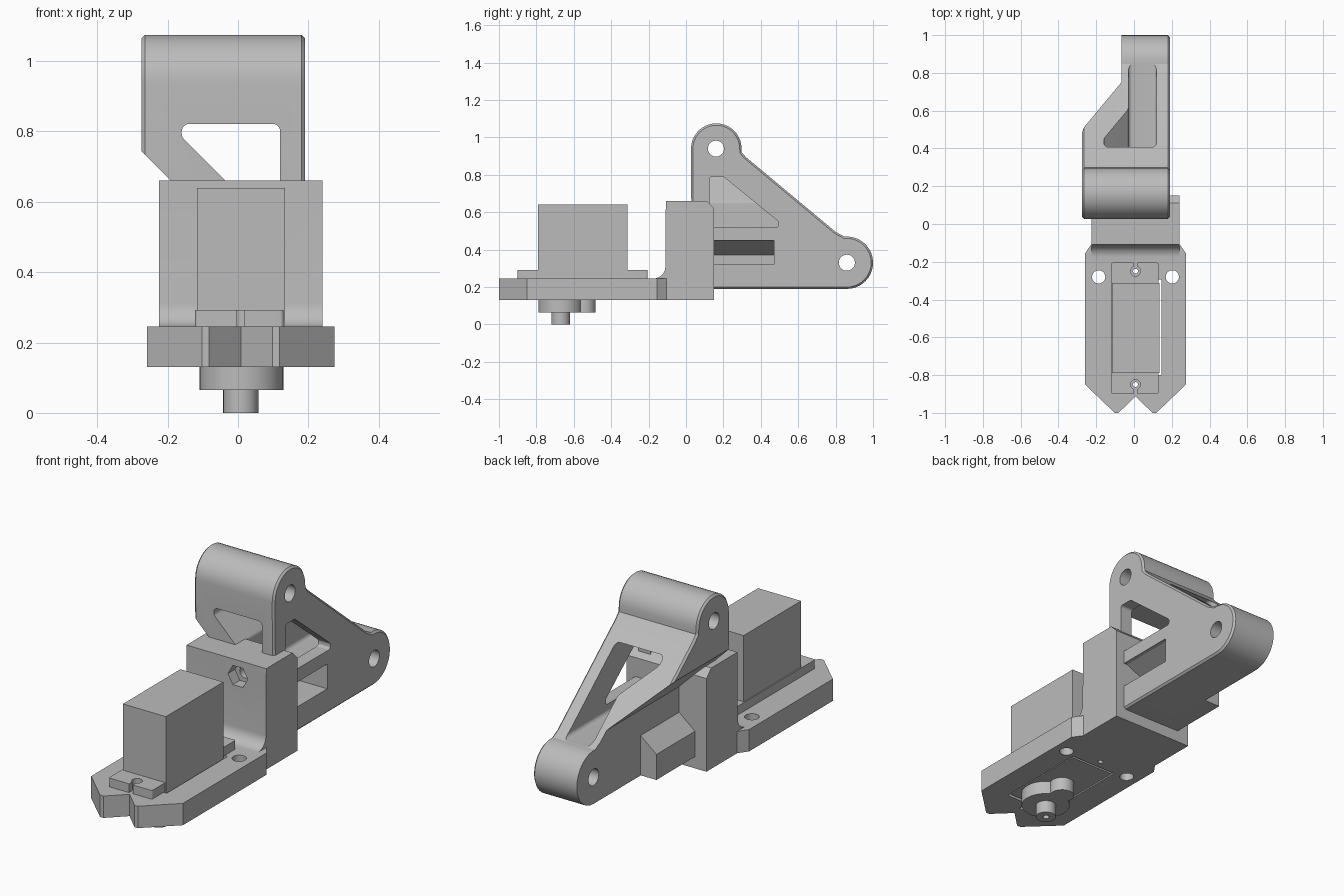
import bpy, bmesh, math
from mathutils import Vector

if "Cube" in bpy.data.objects:
    bpy.data.objects.remove(bpy.data.objects["Cube"], do_unlink=True)

grey = bpy.data.materials.new("plain grey")
grey.use_nodes = True
COLOUR = (0.5, 0.5, 0.5, 1)
grey.diffuse_color = COLOUR
grey.node_tree.nodes["Principled BSDF"].inputs["Base Color"].default_value = COLOUR

# Maps a profile point (a, b) and a depth d to space, for each extrusion axis
AXES = {"x": lambda a, b, d: (d, a, b),
        "y": lambda a, b, d: (a, d, b),
        "z": lambda a, b, d: (a, b, d)}


def prism(name, pts, axis, lo, hi):
    """Extrude a closed profile along an axis."""
    bm = bmesh.new()
    bottom = bm.faces.new([bm.verts.new(AXES[axis](a, b, lo)) for a, b in pts])
    top = bmesh.ops.extrude_face_region(bm, geom=[bottom])["geom"]
    shift = Vector(AXES[axis](0, 0, hi - lo))
    bmesh.ops.translate(bm, vec=shift, verts=[v for v in top if isinstance(v, bmesh.types.BMVert)])
    bmesh.ops.recalc_face_normals(bm, faces=bm.faces)
    mesh = bpy.data.meshes.new(name)
    bm.to_mesh(mesh)
    bm.free()
    mesh.materials.append(grey)
    obj = bpy.data.objects.new(name, mesh)
    bpy.context.collection.objects.link(obj)
    return obj


def rect(a0, a1, b0, b1):
    return [(a0, b0), (a1, b0), (a1, b1), (a0, b1)]


def arc(a, b, r, start, end, n=20):
    angles = [math.radians(start + (end - start) * i / n) for i in range(n + 1)]
    return [(a + r * math.cos(t), b + r * math.sin(t)) for t in angles]


def circle(a, b, r, n=32):
    return arc(a, b, r, 0, 360, n)[:-1]


def rounded(pts, r, n=6):
    """Round every corner of a profile."""
    out = []
    for i, p in enumerate(pts):
        p = Vector(p)
        u = (Vector(pts[i - 1]) - p).normalized()
        v = (Vector(pts[(i + 1) % len(pts)]) - p).normalized()
        half = u.angle(v) / 2
        mid = p + (u + v).normalized() * r / math.sin(half)
        s = p + u * r / math.tan(half) - mid
        e = p + v * r / math.tan(half) - mid
        for k in range(n + 1):
            d = s.lerp(e, k / n).normalized() * r
            out.append(tuple(mid + d))
    return out


def apply(obj, mod):
    bpy.context.view_layer.objects.active = obj
    bpy.ops.object.modifier_apply(modifier=mod.name)


def boolean(obj, op, tool):
    mod = obj.modifiers.new("cut", "BOOLEAN")
    mod.operation, mod.solver, mod.object = op, "EXACT", tool
    apply(obj, mod)
    bpy.data.objects.remove(tool, do_unlink=True)


def cut(obj, pts, axis, lo, hi):
    boolean(obj, "DIFFERENCE", prism("cutter", pts, axis, lo, hi))


def join(obj, pts, axis, lo, hi):
    boolean(obj, "UNION", prism("addition", pts, axis, lo, hi))


CX = 0.008   # centre line of the servo

# Triangular bracket: side outline trimmed by its front outline
side = ([(0.03, 0.19)] + arc(0.86, 0.33, 0.14, -90, 95) + [(0.80, 0.495)]
        + [(0.32, 0.895), (0.298, 0.92)] + arc(0.162, 0.94, 0.135, 0, 180))
bracket = prism("triangular_bracket", side, "x", -0.275, 0.19)
bevel = bracket.modifiers.new("edge", "BEVEL")
bevel.width, bevel.segments, bevel.limit_method = 0.01, 1, "ANGLE"
bevel.angle_limit = math.radians(80)
apply(bracket, bevel)
front = [(-0.3, 1.2), (-0.3, 0.77), (-0.065, 0.535), (-0.065, 0.1), (0.3, 0.1), (0.3, 1.2)]
boolean(bracket, "INTERSECT", prism("outline", front, "y", -0.1, 1.1))

# Cable duct bulging from the bracket's side
join(bracket, [(-0.06, 0.191), (-0.157, 0.191), (-0.157, 0.325), (-0.065, 0.4), (-0.06, 0.4)],
     "y", 0.1, 0.47)

# Opening through the bracket, side window, side slot and pivot holes
opening = [(-0.16, 0.822), (-0.16, 0.785), (-0.03, 0.655), (-0.03, 0.47), (0.12, 0.47), (0.12, 0.822)]
cut(bracket, rounded(opening, 0.022), "y", -0.1, 1.1)
window = [(0.125, 0.52), (0.495, 0.52), (0.495, 0.55), (0.20, 0.79), (0.125, 0.79)]
cut(bracket, rounded(window, 0.014), "x", 0.05, 0.3)
cut(bracket, [(0.3, 0.32), (0.3, 0.45), (0.17, 0.45), (0.0, 0.37), (0.0, 0.32)], "y", 0.1, 0.47)
for y, z in ((0.16, 0.94), (0.86, 0.33)):
    cut(bracket, circle(y, z, 0.043), "x", -0.5, 0.5)

# Base plate with forked nose, tapering into the upright block
half = [(0.09, -1), (0.11, -1), (0.267, -0.85), (0.267, -0.155), (0.232, -0.105), (0.232, -0.05)]
outline = ([(CX, -0.912)] + [(CX + x, y) for x, y in half]
           + [(CX - x, y) for x, y in reversed(half)])
base = prism("mount_base", outline, "z", 0.13, 0.245)
fillet = arc(-0.175, 0.31, 0.065, -90, 0, 8)
block = [(-0.175, 0.2)] + fillet + [(-0.108, 0.66), (0.11, 0.66), (0.15, 0.62), (0.15, 0.13), (-0.1, 0.13), (-0.1, 0.2)]
join(base, block, "x", CX - 0.232, CX + 0.232)

# Servo opening, mounting holes, pilot holes and hexagonal bolt recess
cut(base, rect(-0.118, 0.146, -0.80, -0.295), "z", 0, 0.4)
for x in (CX - 0.195, CX + 0.195):
    cut(base, circle(x, -0.28, 0.035), "z", 0, 0.6)
for y in (-0.85, -0.25):
    cut(base, circle(CX, y, 0.013, 16), "z", 0, 0.4)
cut(base, circle(0.075, 0.575, 0.058, 6), "y", -0.3, -0.05)
cut(base, circle(0.075, 0.575, 0.03), "y", -0.3, 0.03)

# Servo body with mounting flange
servo = prism("servo_body", rect(-0.116, 0.134, -0.79, -0.313), "z", 0.135, 0.64)
flange = prism("servo_flange", rounded(rect(-0.122, 0.13, -0.90, -0.205), 0.01), "z", 0.246, 0.292)
for y, end in ((-0.85, -0.95), (-0.25, -0.15)):
    cut(flange, circle(CX, y, 0.026, 24), "z", 0.2, 0.4)
    cut(flange, rect(CX - 0.011, CX + 0.011, min(y, end), max(y, end)), "z", 0.2, 0.4)

# Gear housing and output shaft underneath
gear = prism("gear_housing", circle(CX + 0.002, -0.67, 0.119, 48), "z", 0.065, 0.14)
join(gear, circle(CX + 0.002, -0.543, 0.06), "z", 0.065, 0.14)
shaft = prism("output_shaft", circle(CX, -0.67, 0.05), "z", 0, 0.07)
cut(shaft, circle(CX, -0.67, 0.016, 16), "z", -0.1, 0.05)

# Smooth curves, crisp edges
bpy.ops.object.select_all(action="DESELECT")
for obj in (bracket, base, servo, flange, gear, shaft):
    obj.select_set(True)
bpy.context.view_layer.objects.active = bracket
bpy.ops.object.shade_smooth_by_angle(angle=math.radians(25))
